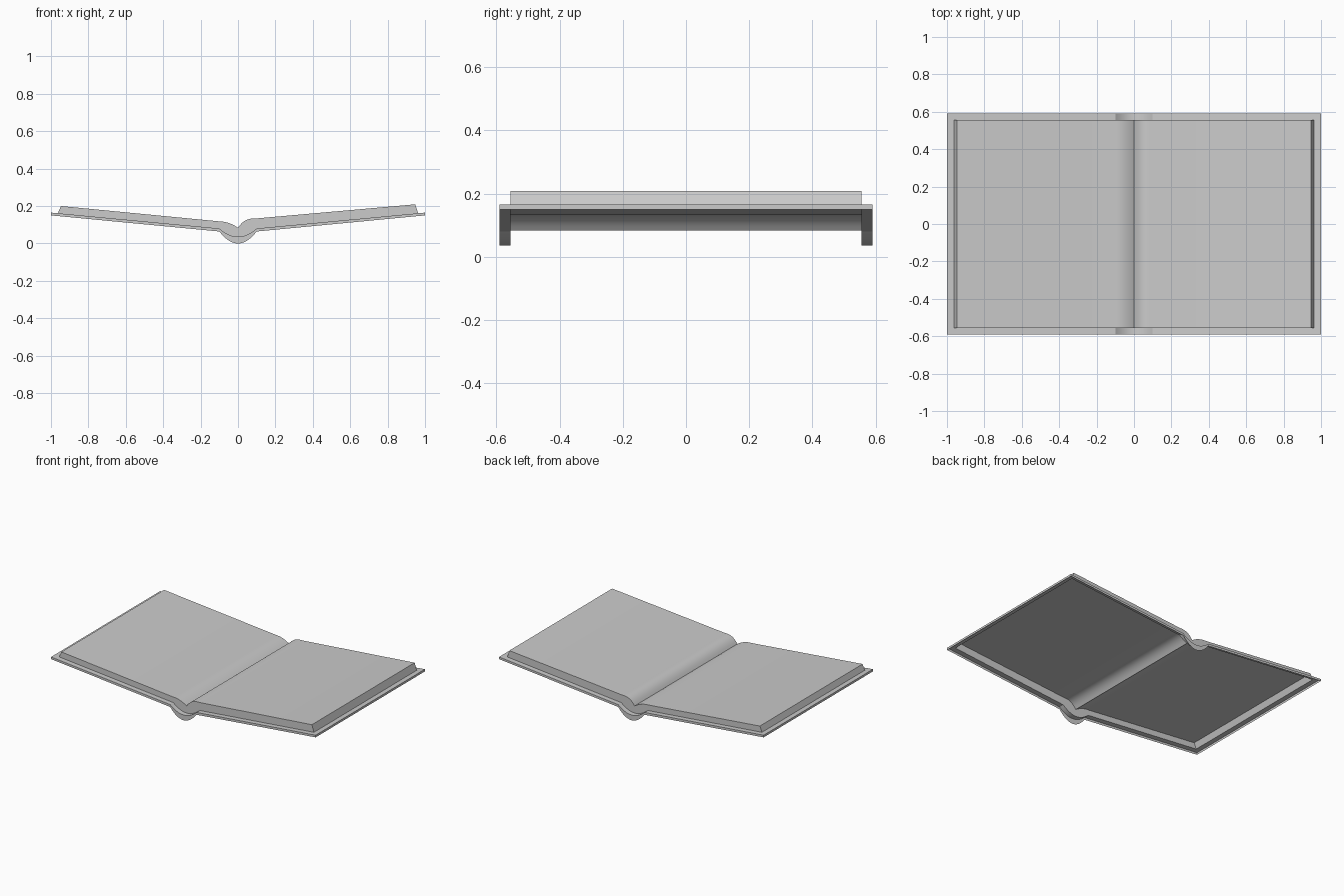
import bpy
import bmesh
import math

if "Cube" in bpy.data.objects:
    bpy.data.objects.remove(bpy.data.objects["Cube"], do_unlink=True)

HALF_W, HALF_D = 1.0, 0.59        # cover half size
PAGE_W, PAGE_D = 0.963, 0.555     # page block half size at its foot
PAGE_TOP_W = 0.947                # page block half width at its top
SPINE = 0.1                       # half width of the curved spine
STEPS = 10

# One flat grey for everything
grey = bpy.data.materials.new("plain_grey")
grey.use_nodes = True
grey.diffuse_color = (0.6, 0.6, 0.6, 1)
grey.node_tree.nodes["Principled BSDF"].inputs["Base Color"].default_value = (0.6, 0.6, 0.6, 1)


def board(x, low, fold, edge):
    """Height of a cover surface: rounded spine, then a straight rising board."""
    a = abs(x)
    if a <= SPINE:
        return low + (fold - low) * (a / SPINE) ** 2
    return fold + (edge - fold) * (a - SPINE) / (HALF_W - SPINE)


def cover_top(x):
    return board(x, 0.036, 0.08, 0.165)


def cover_bottom(x):
    return board(x, 0.0, 0.064, 0.15)


def page_top(x):
    """Height of the open pages: a crease in the middle, the right side fuller."""
    shoulder, edge, power = (0.134, 0.209, 3) if x > 0 else (0.118, 0.2, 2)
    a = abs(x)
    if a <= SPINE:
        return 0.084 + (shoulder - 0.084) * (1 - (1 - a / SPINE) ** power)
    return shoulder + (edge - shoulder) * (a - SPINE) / (PAGE_TOP_W - SPINE)


def line(xs, y, height):
    return [(x, y, height(x)) for x in xs]


def loft(bm, a, b):
    """Strip of quads between two point rows."""
    va = [bm.verts.new(p) for p in a]
    vb = [bm.verts.new(p) for p in b]
    for i in range(len(a) - 1):
        bm.faces.new((va[i], va[i + 1], vb[i + 1], vb[i]))


def walls(bm, low, high):
    """Four outward walls between a low and a high rim; each rim is (front, back)."""
    loft(bm, low[0], high[0])
    loft(bm, high[1], low[1])
    loft(bm, (low[0][-1], low[1][-1]), (high[0][-1], high[1][-1]))
    loft(bm, (low[1][0], low[0][0]), (high[1][0], high[0][0]))


def finish(bm, name):
    bmesh.ops.remove_doubles(bm, verts=bm.verts, dist=0.0001)
    mesh = bpy.data.meshes.new(name)
    bm.to_mesh(mesh)
    bm.free()
    mesh.materials.append(grey)
    obj = bpy.data.objects.new(name, mesh)
    bpy.context.collection.objects.link(obj)
    bpy.ops.object.select_all(action="DESELECT")
    obj.select_set(True)
    bpy.context.view_layer.objects.active = obj
    bpy.ops.object.shade_smooth_by_angle(angle=math.radians(30))


spine_xs = [SPINE * i / STEPS for i in range(-STEPS, STEPS + 1)]
foot_xs = [-PAGE_W] + spine_xs + [PAGE_W]
top_xs = [-PAGE_TOP_W] + spine_xs + [PAGE_TOP_W]
cover_xs = [-HALF_W] + foot_xs + [HALF_W]

# Cover: a rim around the pages with thin outer walls, open underneath
bm = bmesh.new()
walls(bm, [line(cover_xs, y, cover_bottom) for y in (-HALF_D, HALF_D)],
      [line(cover_xs, y, cover_top) for y in (-HALF_D, HALF_D)])
for y0, y1 in ((-HALF_D, -PAGE_D), (PAGE_D, HALF_D)):
    loft(bm, line(cover_xs, y0, cover_top), line(cover_xs, y1, cover_top))
for xs in ((-HALF_W, -PAGE_W), (PAGE_W, HALF_W)):
    loft(bm, line(xs, -PAGE_D, cover_top), line(xs, PAGE_D, cover_top))
finish(bm, "cover")

# Pages: creased top surface and slanted walls, open underneath
bm = bmesh.new()
foot = [line(foot_xs, y, cover_top) for y in (-PAGE_D, PAGE_D)]
top = [line(top_xs, y, page_top) for y in (-PAGE_D, PAGE_D)]
walls(bm, foot, top)
loft(bm, top[0], top[1])
finish(bm, "pages")
